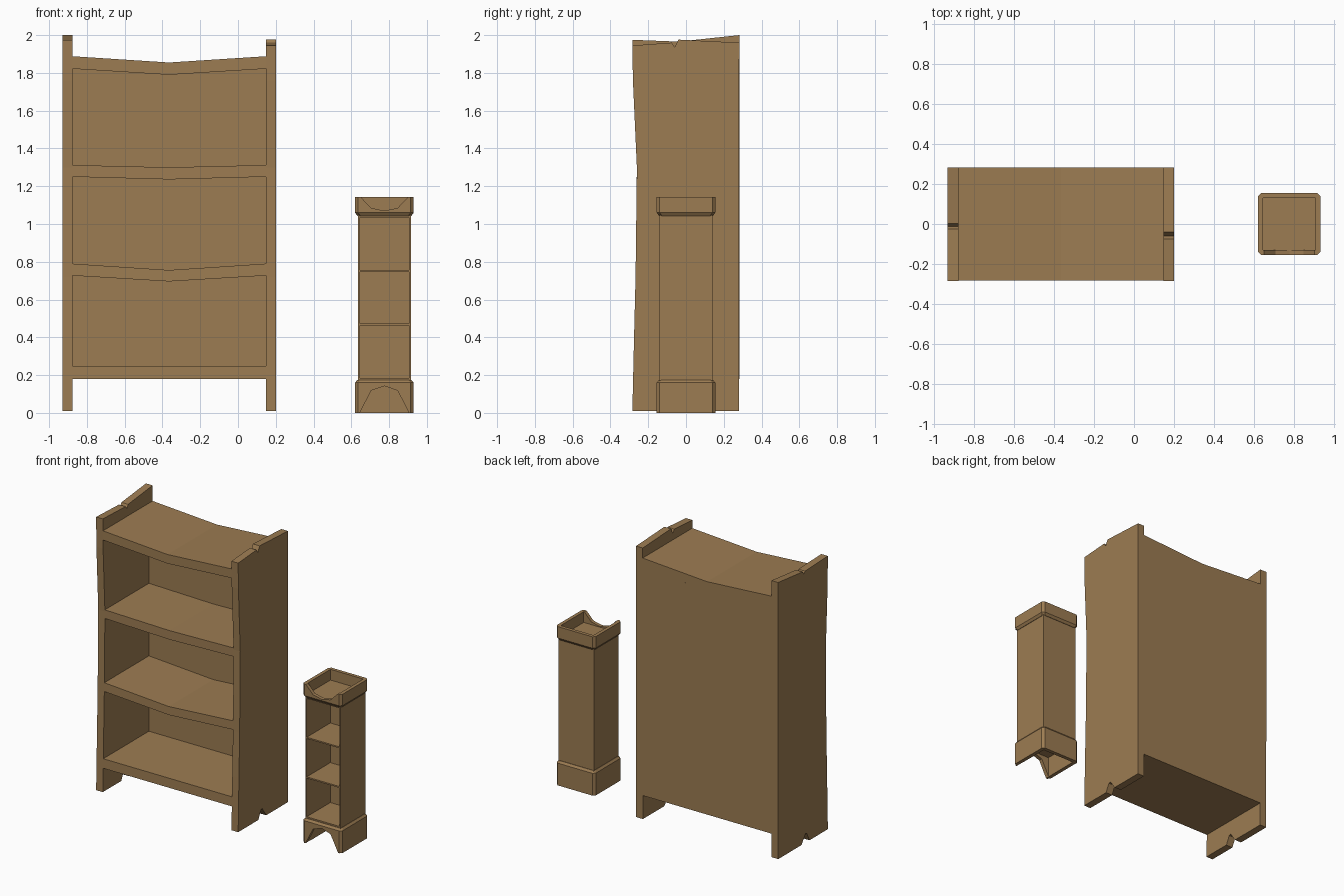
import bpy
import bmesh

cube = bpy.data.objects.get("Cube")
if cube:
    bpy.data.objects.remove(cube, do_unlink=True)

wood = bpy.data.materials.new("warm_wood")
wood.use_nodes = True
COLOR = (0.335, 0.202, 0.085, 1)
wood.diffuse_color = COLOR
wood.node_tree.nodes["Principled BSDF"].inputs["Base Color"].default_value = COLOR


def finish(name, bm):
    bmesh.ops.recalc_face_normals(bm, faces=bm.faces)
    mesh = bpy.data.meshes.new(name)
    bm.to_mesh(mesh)
    bm.free()
    mesh.materials.append(wood)
    obj = bpy.data.objects.new(name, mesh)
    bpy.context.collection.objects.link(obj)
    return obj


def loft(name, rings):
    """Skin a stack of matching 3D outlines and cap both ends."""
    bm = bmesh.new()
    loops = [[bm.verts.new(p) for p in ring] for ring in rings]
    n = len(loops[0])
    for low, high in zip(loops, loops[1:]):
        for i in range(n):
            j = (i + 1) % n
            bm.faces.new((low[i], low[j], high[j], high[i]))
    bm.faces.new(loops[0])
    bm.faces.new(loops[-1])
    return finish(name, bm)


def box(name, x0, x1, y0, y1, z0, z1):
    return loft(name, [[(x0, y0, z), (x1, y0, z), (x1, y1, z), (x0, y1, z)]
                       for z in (z0, z1)])


def cut(obj, *cutters):
    """Subtract helper solids, then remove the helpers."""
    for cutter in cutters:
        cutter.hide_render = True
        mod = obj.modifiers.new("cut", "BOOLEAN")
        mod.operation = "DIFFERENCE"
        mod.solver = "EXACT"
        mod.object = cutter
        bpy.ops.object.select_all(action="DESELECT")
        bpy.context.view_layer.objects.active = obj
        obj.select_set(True)
        bpy.ops.object.modifier_apply(modifier=mod.name)
        bpy.data.objects.remove(cutter, do_unlink=True)


# ---- Large bookcase ----
LEFT, RIGHT, THICK, BACK = -0.93, 0.2, 0.053, 0.282
INNER_L, INNER_R = LEFT + THICK, RIGHT - THICK
MID = (LEFT + RIGHT) / 2
FRONT = [(-0.284, 0.01), (-0.275, 0.4), (-0.267, 0.72),
         (-0.26, 1.3), (-0.281, 1.76)]


def front_y(z):
    """Depth of the bowed front edge at a height."""
    for (ya, za), (yb, zb) in zip(FRONT, FRONT[1:]):
        if z <= zb:
            return ya + (yb - ya) * (z - za) / (zb - za)
    return FRONT[-1][0]


def side_panel(name, x, top, notch):
    foot = [(BACK - 0.002, 0.01), (notch + 0.045, 0.01), (notch + 0.02, 0.045),
            (notch, 0.075), (notch - 0.015, 0.07), (notch - 0.045, 0.01)]
    outline = FRONT + top + foot
    loft(name, [[(px, y, z) for y, z in outline] for px in (x, x + THICK)])


side_panel("bookcase_right_side", LEFT,
           [(-0.284, 1.975), (-0.025, 1.965), (-0.012, 1.945),
            (0.003, 1.97), (BACK, 2.0)], -0.03)
side_panel("bookcase_left_side", INNER_R,
           [(-0.284, 1.945), (-0.075, 1.96), (-0.06, 1.935),
            (-0.04, 1.976), (BACK, 1.96)], -0.01)


def board(name, top, top_mid, low, low_mid, back):
    """Sagging board whose front edge follows the bowed sides."""
    outline = [(INNER_L, low), (MID, low_mid), (INNER_R, low),
               (INNER_R, top), (MID, top_mid), (INNER_L, top)]
    loft(name, [[(x, front_y(z), z) for x, z in outline],
                [(x, back, z) for x, z in outline]])


PANEL_Y = 0.24
board("bookcase_top", 1.888, 1.855, 1.822, 1.79, BACK)
board("upper_shelf", 1.312, 1.3, 1.25, 1.236, PANEL_Y)
board("middle_shelf", 0.79, 0.756, 0.727, 0.696, PANEL_Y)
board("bottom_shelf", 0.248, 0.248, 0.18, 0.18, BACK)

# Back panel sits between the bottom and top boards
back_outline = [(INNER_L, 0.248), (INNER_R, 0.248), (INNER_R, 1.822),
                (MID, 1.79), (INNER_L, 1.822)]
loft("bookcase_back", [[(x, y, z) for x, z in back_outline]
                       for y in (PANEL_Y, BACK)])

# ---- Small narrow cabinet ----
CX = 0.775


def chamfered(half, z, c=0.016):
    """Square ring with clipped corners."""
    d = half - c
    return [(CX + x, y, z) for x, y in
            ((-d, -half), (d, -half), (half, -d), (half, d),
             (d, half), (-d, half), (-half, d), (-half, -d))]


def square_box(name, half, z0, z1, y0=None):
    return box(name, CX - half, CX + half, -half if y0 is None else y0, half, z0, z1)


def front_cutter(profile):
    """Mirrored cut through the front wall only."""
    outline = [(CX + x, z) for x, z in profile]
    outline += [(CX - x, z) for x, z in reversed(profile) if x]
    return loft("cutter", [[(x, y, z) for x, z in outline] for y in (-0.25, -0.09)])


# Body with three open compartments
body = square_box("cabinet_body", 0.14, 0.165, 1.055)
for low, high in ((0.185, 0.462), (0.472, 0.747), (0.757, 1.035)):
    cut(body, box("cutter", CX - 0.13, CX + 0.13, -0.25, 0.128, low, high))

# Hollow plinth with an arched front
plinth = loft("cabinet_plinth", [chamfered(0.155, 0), chamfered(0.155, 0.16),
                                 chamfered(0.143, 0.175)])
cut(plinth, square_box("cutter", 0.128, -0.1, 0.148),
    front_cutter([(0, 0.142), (0.07, 0.118), (0.13, 0), (0.13, -0.1)]))

# Tray crown with a scooped front
crown = loft("cabinet_crown", [chamfered(0.143, 1.043), chamfered(0.155, 1.06),
                               chamfered(0.155, 1.142)])
cut(crown, square_box("cutter", 0.13, 1.065, 1.3),
    front_cutter([(0, 1.07), (0.07, 1.085), (0.125, 1.142), (0.125, 1.3)]))
